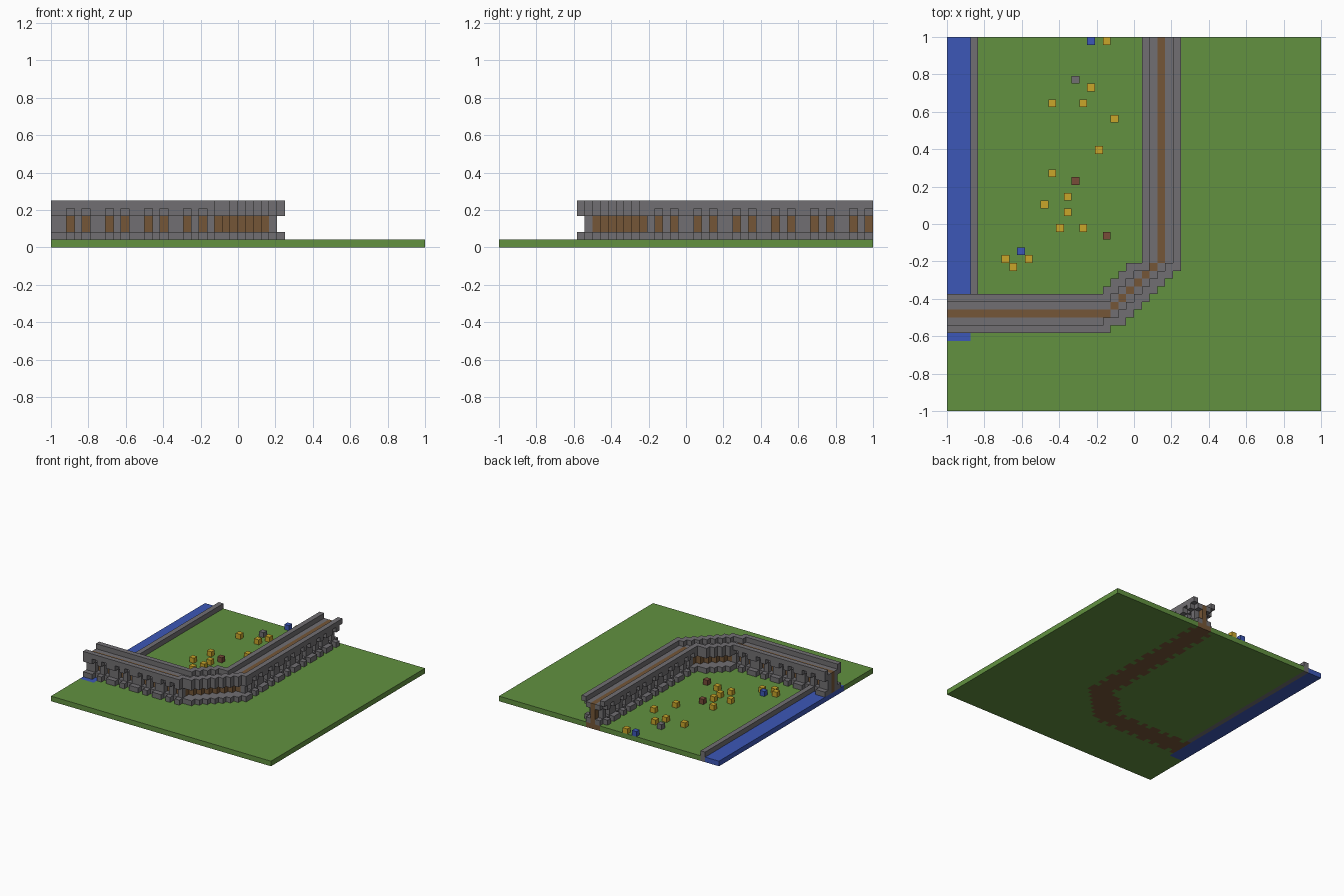
import bpy
import bmesh
from mathutils import Vector

default = bpy.data.objects.get("Cube")
if default:
    bpy.data.objects.remove(default)

N = 48                # blocks along each side
S = 2 / N             # block size
PARTS = {}            # part name -> (material, set of cells)
FILLED = {}           # cell -> part name


def linear(c):
    c /= 255
    return c / 12.92 if c <= 0.04045 else ((c + 0.055) / 1.055) ** 2.4


def material(name, r, g, b):
    m = bpy.data.materials.new(name)
    m.use_nodes = True
    col = (linear(r), linear(g), linear(b), 1)
    m.diffuse_color = col
    bsdf = m.node_tree.nodes["Principled BSDF"]
    bsdf.inputs["Base Color"].default_value = col
    bsdf.inputs["Roughness"].default_value = 0.9
    return m


grass = material("grass green", 98, 145, 64)
stone = material("stone grey", 113, 111, 114)
earth = material("earth brown", 117, 86, 55)
water = material("water blue", 60, 87, 183)
gold = material("gold yellow", 202, 166, 42)
brick = material("brick brown", 120, 76, 56)


def put(part, mat, cell):
    """Place one block; a later block replaces an earlier one."""
    if cell in FILLED:
        PARTS[FILLED[cell]][1].discard(cell)
    PARTS.setdefault(part, (mat, set()))[1].add(cell)
    FILLED[cell] = part


def in_wall(x, y):
    """Footprint of the bent wall, with a stepped diagonal corner."""
    x, y = max(x, 0), min(y, N - 1)
    outer = x <= 29 and y >= (10 if x <= 20 else max(11, x - 11))
    inner = y <= 14 or (x >= 20 and y <= min(x - 5, 18)) or x >= 25
    return outer and inner


def is_rim(x, y):
    return any(not in_wall(x + a, y + b) for a in (-1, 0, 1) for b in (-1, 0, 1))


# Ground and river
for x in range(N):
    for y in range(N):
        if x < 3 and y >= 9:
            put("river", water, (x, y, 0))
        else:
            put("ground", grass, (x, y, 0))

# Low bank wall beside the river
for y in range(15, N):
    for z in (0, 1):
        put("river_bank", stone, (3, y, z))

# Main wall: base, core, buttresses, walkway and parapets
for x in range(N):
    for y in range(N):
        if not in_wall(x, y):
            continue
        if x <= 20 and y <= 14:          # straight front run
            d, gap, corner = abs(y - 12), x % 5 in (2, 4), False
        elif y >= 19 and x >= 25:        # straight side run
            d, gap, corner = abs(x - 27), y % 5 in (0, 2), False
        else:                            # diagonal corner
            d, gap, corner = abs(y - x + 8), False, True
        core = d == 0
        wide = corner or d <= 1 or not gap
        if wide:
            if x >= 3:
                put("wall_foundation", earth, (x, y, 0))
            put("wall_base", stone, (x, y, 1))
            put("wall_walkway", stone, (x, y, 4))
        if core:
            for z in (1, 2, 3, 4):
                put("wall_core", earth, (x, y, z))
        elif d == 1 and not gap and not corner:
            for z in (2, 3):
                put("wall_buttresses", stone, (x, y, z))
        if is_rim(x, y):
            put("wall_parapets", stone, (x, y, 5))

# Loose blocks scattered on the grass
gold_spots = [(20, 47), (18, 41), (13, 39), (17, 39), (21, 37), (19, 33),
              (13, 30), (12, 26), (15, 27), (15, 25), (14, 23), (17, 23),
              (7, 19), (10, 19), (8, 18)]
for part, mat, spots in (("gold_blocks", gold, gold_spots),
                         ("blue_blocks", water, [(18, 47), (9, 20)]),
                         ("grey_block", stone, [(16, 42)]),
                         ("brick_blocks", brick, [(16, 29), (20, 22)])):
    for x, y in spots:
        put(part, mat, (x, y, 1))


def build(name, mat, cells):
    """Skin a set of blocks, leaving out faces hidden by neighbours."""
    bm = bmesh.new()
    verts = {}
    for cell in sorted(cells):
        for axis in range(3):
            for side in (0, 1):
                near = list(cell)
                near[axis] += 2 * side - 1
                if tuple(near) in FILLED:
                    continue
                u, v = (axis + 1) % 3, (axis + 2) % 3
                ring = []
                for a, b in ((0, 0), (1, 0), (1, 1), (0, 1)):
                    p = list(cell)
                    p[axis] += side
                    p[u] += a
                    p[v] += b
                    p = tuple(p)
                    if p not in verts:
                        verts[p] = bm.verts.new(Vector(p) * S - Vector((1, 1, 0)))
                    ring.append(verts[p])
                bm.faces.new(ring if side else ring[::-1])
    mesh = bpy.data.meshes.new(name)
    bm.to_mesh(mesh)
    bm.free()
    mesh.materials.append(mat)
    bpy.context.scene.collection.objects.link(bpy.data.objects.new(name, mesh))


for name, (mat, cells) in PARTS.items():
    if cells:
        build(name, mat, cells)
